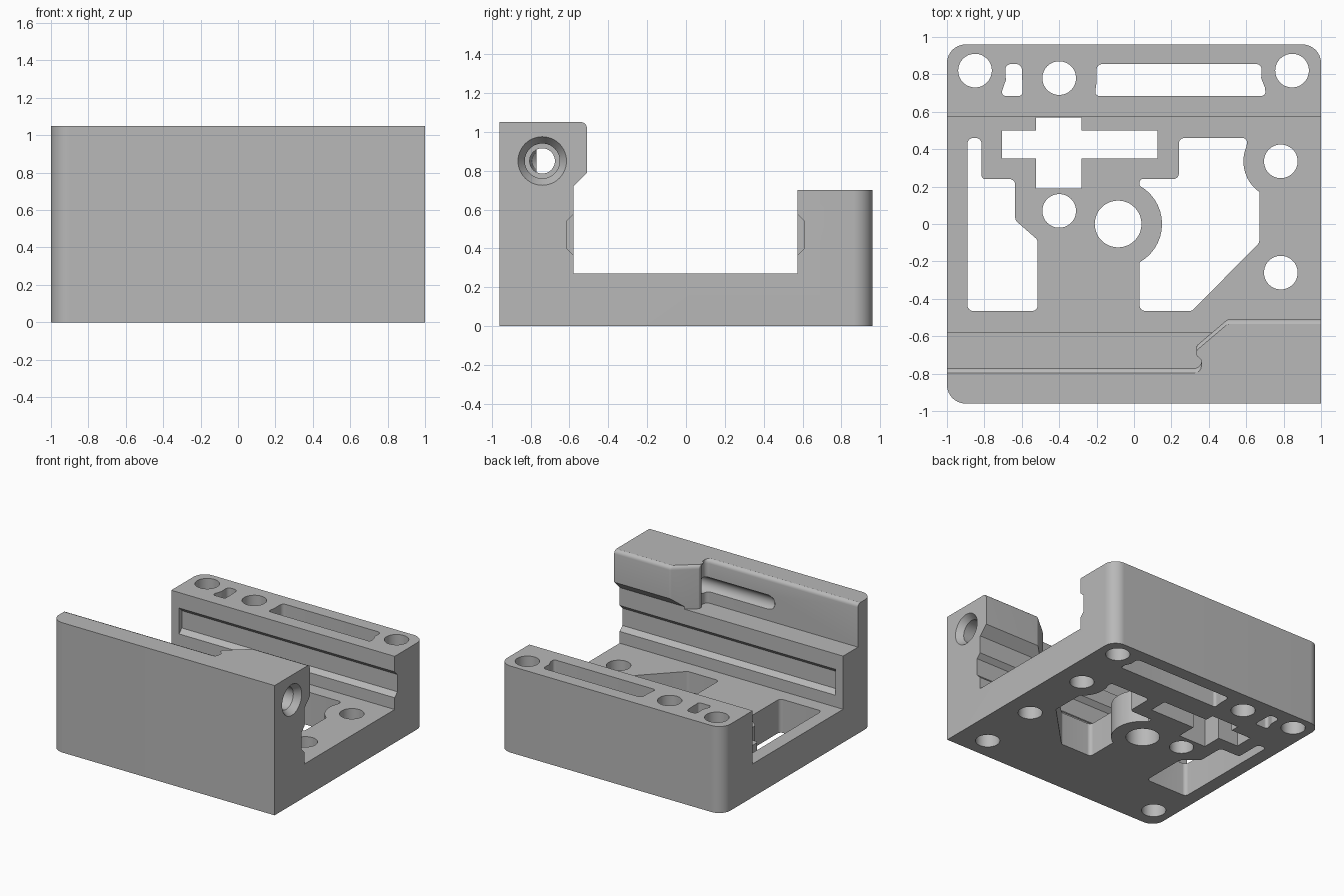
import bpy, bmesh, math
from mathutils import Vector

cube = bpy.data.objects.get("Cube")
if cube:
    bpy.data.objects.remove(cube, do_unlink=True)

grey = bpy.data.materials.new("plain grey")
grey.use_nodes = True
grey.diffuse_color = (0.48, 0.48, 0.48, 1)
grey.node_tree.nodes["Principled BSDF"].inputs["Base Color"].default_value = grey.diffuse_color


def loft(name, rings):
    """Closed solid through a list of equal-length rings of 3D points."""
    bm = bmesh.new()
    loops = [[bm.verts.new(p) for p in ring] for ring in rings]
    n = len(loops[0])
    for a, b in zip(loops, loops[1:]):
        for i in range(n):
            j = (i + 1) % n
            bm.faces.new((a[i], a[j], b[j], b[i]))
    bm.faces.new(loops[0][::-1])
    bm.faces.new(loops[-1])
    bmesh.ops.recalc_face_normals(bm, faces=bm.faces[:])
    mesh = bpy.data.meshes.new(name)
    bm.to_mesh(mesh)
    bm.free()
    mesh.materials.append(grey)
    obj = bpy.data.objects.new(name, mesh)
    bpy.context.collection.objects.link(obj)
    return obj


def fillet(points, steps=6):
    """Round each (x, y, radius) corner of a polygon."""
    out = []
    for i, (x, y, r) in enumerate(points):
        p = Vector((x, y))
        if r == 0:
            out.append(p)
            continue
        u = (Vector(points[i - 1][:2]) - p).normalized()
        v = (Vector(points[(i + 1) % len(points)][:2]) - p).normalized()
        half = u.angle(v) / 2
        d = r / math.tan(half)
        c = p + (u + v).normalized() * r / math.sin(half)
        a, b = p + u * d - c, p + v * d - c
        out += [c + a.lerp(b, k / steps).normalized() * r for k in range(steps + 1)]
    return out


def arc(cx, cy, r, start, end, n=14):
    angles = [math.radians(start + (end - start) * k / n) for k in range(n + 1)]
    return [(cx + r * math.cos(t), cy + r * math.sin(t), 0) for t in angles]


def prism_z(name, pts, lo=-0.1, hi=1.3):
    return loft(name, [[(x, y, z) for x, y in pts] for z in (lo, hi)])


def prism_x(name, pts, lo, hi):
    return loft(name, [[(x, y, z) for y, z in pts] for x in (lo, hi)])


def circle(cx, cy, r, n=48):
    return [p[:2] for p in arc(cx, cy, r, 0, 360, n)[:-1]]


# Solid block with three rounded vertical corners
body = prism_z("rail_block", fillet(
    [(-1, -0.96, 0.1), (1, -0.96, 0), (1, 0.96, 0.1), (-1, 0.96, 0.1)], 12), 0, 1.05)


def cut(cutter):
    cutter.hide_render = True
    mod = body.modifiers.new("cut", "BOOLEAN")
    mod.operation = "DIFFERENCE"
    mod.solver = "EXACT"
    mod.object = cutter
    bpy.context.view_layer.objects.active = body
    bpy.ops.object.modifier_apply(modifier=mod.name)
    bpy.data.objects.remove(cutter, do_unlink=True)


# Main channel, with the sloped underside of the front overhang
cut(prism_x("channel", [(-0.58, 0.27), (0.575, 0.27), (0.575, 0.76), (0.3, 0.82),
                        (-0.48, 0.82), (-0.58, 0.72)], -1.2, 1.2))

# Space above the ledge and rear wall, flaring into a rounded top edge
outline = fillet([(-1.2, -0.77, 0), (0.36, -0.77, 0.035), (0.36, -0.70, 0.015),
                  (0.335, -0.68, 0.01), (0.335, -0.65, 0.015), (0.5, -0.51, 0.03),
                  (1.2, -0.51, 0), (1.2, 1.2, 0), (-1.2, 1.2, 0)])
R = 0.03
steps = [(0.70, 0)] + [(1.05 - R + R * math.sin(t), R * (1 - math.cos(t)))
                       for t in (math.radians(a) for a in (0, 20, 40, 60, 80))]
steps.append((1.08, 0.06))
cut(loft("upper_space", [[(x, y - s, z) for x, y in outline] for z, s in steps]))

# Facing side grooves, closed at the left-hand end of the channel
for wall, side in ((-0.58, -1), (0.575, 1)):
    cut(prism_x("side_groove", [(wall + side * d, z) for d, z in
                ((0.035, 0.40), (0.035, 0.54), (-0.02, 0.595), (-0.02, 0.345))], -0.93, 1.2))

# Stepped bore along the front wall, running out into the ledge face
bore = [(1.02, 0.139), (0.95, 0.09), (0.62, 0.09), (0.619, 0.065),
        (-0.2, 0.065), (-0.24, 0.052), (-0.265, 0.02)]
cut(loft("bore", [[(x, y, z) for y, z in circle(-0.74, 0.85, r)] for x, r in bore]))

# Round vertical holes
for x, y, r in ((-0.85, 0.82, 0.09), (-0.40, 0.78, 0.09), (0.845, 0.82, 0.09),
                (-0.40, 0.07, 0.09), (-0.085, 0, 0.125),
                (0.785, 0.335, 0.09), (0.785, -0.26, 0.09)):
    cut(prism_z("hole", circle(x, y, r)))

# Blind holes under the front wall
for x, y in ((0.76, -0.78), (-0.845, -0.78)):
    cut(prism_z("blind_hole", circle(x, y, 0.09), -0.1, 0.5))

# Rear wall slots
cut(prism_z("long_slot", fillet([(-0.21, 0.685, 0.02), (0.705, 0.685, 0.02), (0.70, 0.73, 0.01),
                                 (0.68, 0.78, 0.02), (0.685, 0.855, 0.03), (-0.2, 0.855, 0.03),
                                 (-0.2, 0.76, 0.02)])))
cut(prism_z("short_slot", fillet([(-0.715, 0.685, 0.02), (-0.595, 0.685, 0.02), (-0.6, 0.855, 0.03),
                                  (-0.69, 0.855, 0.03), (-0.685, 0.77, 0.02)])))

# Cross-shaped opening
cut(prism_z("cross_opening", [(-0.705, 0.35), (-0.525, 0.35), (-0.525, 0.19), (-0.28, 0.19),
                              (-0.28, 0.35), (0.125, 0.35), (0.125, 0.5), (-0.28, 0.5),
                              (-0.28, 0.57), (-0.525, 0.57), (-0.525, 0.5), (-0.705, 0.5)]))

# Left-hand floor window
cut(prism_z("narrow_window", fillet([(-0.89, -0.465, 0.03), (-0.515, -0.465, 0.03),
                                     (-0.515, -0.085, 0.03), (-0.635, 0.02, 0.03),
                                     (-0.635, 0.24, 0.03), (-0.815, 0.24, 0.02),
                                     (-0.815, 0.46, 0.03), (-0.89, 0.46, 0.03)])))

# Right-hand floor window, curving around the neighbouring holes
cut(prism_z("wide_window", fillet(
    [(0.03, -0.465, 0.03), (0.31, -0.465, 0.03), (0.67, -0.10, 0.03)]
    + arc(0.785, 0.335, 0.2, 235, 158)
    + [(0.61, 0.46, 0.025), (0.24, 0.46, 0.03), (0.24, 0.24, 0.03), (0.03, 0.24, 0.015)]
    + arc(-0.085, 0, 0.235, 60.5, -60.5))))

# Smooth the round walls, keep the machined edges crisp
bpy.ops.object.select_all(action="DESELECT")
body.select_set(True)
bpy.context.view_layer.objects.active = body
bpy.ops.object.shade_smooth_by_angle(angle=math.radians(30))
